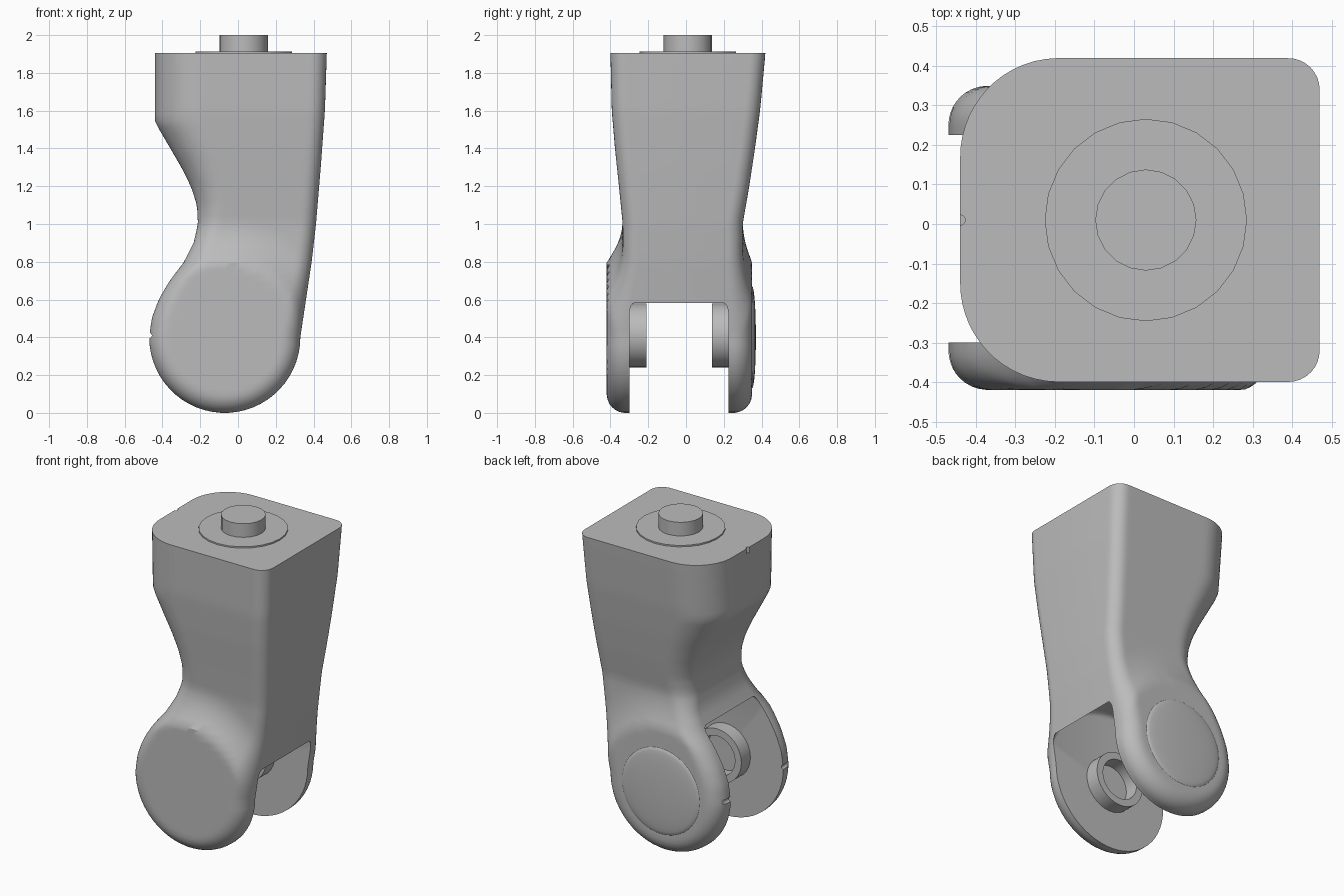
import bpy, bmesh, math
from mathutils import Matrix

cube = bpy.data.objects.get("Cube")
if cube:
    bpy.data.objects.remove(cube, do_unlink=True)

grey = bpy.data.materials.new("mid grey")
grey.use_nodes = True
colour = (0.5, 0.5, 0.5, 1)
grey.diffuse_color = colour
grey.node_tree.nodes["Principled BSDF"].inputs["Base Color"].default_value = colour

CX, CZ, R = -0.07, 0.4, 0.4      # pivot axis and cheek radius
TOP = 1.905


def finish(bm, name):
    bmesh.ops.recalc_face_normals(bm, faces=bm.faces)
    mesh = bpy.data.meshes.new(name)
    bm.to_mesh(mesh)
    bm.free()
    ob = bpy.data.objects.new(name, mesh)
    bpy.context.collection.objects.link(ob)
    mesh.materials.append(grey)
    return ob


def activate(ob):
    bpy.ops.object.select_all(action="DESELECT")
    ob.select_set(True)
    bpy.context.view_layer.objects.active = ob


def smooth(ob):
    activate(ob)
    bpy.ops.object.shade_smooth_by_angle(angle=math.radians(32))


def lathe(name, profile, centre, along_y=False, steps=32):
    """Revolve (radius, height) points about z, or about y."""
    bm = bmesh.new()
    verts = [bm.verts.new((r, 0, h)) for r, h in profile]
    edges = [bm.edges.new(pair) for pair in zip(verts, verts[1:])]
    bmesh.ops.spin(bm, geom=verts + edges, axis=(0, 0, 1), cent=(0, 0, 0),
                   angle=math.tau, steps=steps)
    bmesh.ops.remove_doubles(bm, verts=bm.verts, dist=1e-5)
    turn = Matrix.Rotation(-math.pi / 2, 4, "X") if along_y else Matrix()
    bm.transform(Matrix.Translation(centre) @ turn)
    return finish(bm, name)


def disc(r, low, high):
    return [(0, low), (r, low), (r, high), (0, high)]


def curve(points, z):
    """Piecewise linear value at height z."""
    if z <= points[0][0]:
        return points[0][1]
    for (a, p), (b, q) in zip(points, points[1:]):
        if z <= b:
            return p + (q - p) * (z - a) / (b - a)
    return points[-1][1]


# Outlines as (height, value)
LEFT = [(.4, -.47), (.5, -.457), (.6, -.42), (.7, -.362), (.8, -.285), (.9, -.235),
        (1, -.212), (1.1, -.217), (1.2, -.25), (1.3, -.3), (1.4, -.358), (1.54, -.44)]
RIGHT = [(.4, .33), (.6, .36), (.8, .39), (1, .413), (1.3, .438), (1.6, .46), (1.9, .47)]
FRONT = [(1, .335), (1.2, .355), (1.4, .376), (1.6, .393), (1.9, .4)]
BACK = [(1, .3), (1.2, .335), (1.4, .365), (1.6, .392), (1.9, .42)]
LEFT_ROUND = [(.9, .1), (1.55, .25)]
RIGHT_ROUND = [(.4, .1), (.7, .08)]


def depth(x, z, x0, x1, body, cheek):
    """Half depth of the shell: body blended into round cheek, with rounded edge."""
    d = math.hypot(x - CX, z - CZ)
    u = min(max((d - R) / 0.22, 0), 1)
    y = cheek + (curve(body, z) - cheek) * (1 - (1 - u) ** 2)
    left = x - x0 < x1 - x
    r = curve(LEFT_ROUND if left else RIGHT_ROUND, z)
    gap = R - d if z < CZ else min(x - x0, x1 - x)
    gap = min(max(gap, 0), r)
    return y - r + math.sqrt(max(r * r - (r - gap) ** 2, 0))


# Leg shell: front and back sheets over one outline
heights = [CZ - R * math.cos(0.06 + (math.pi / 2 - 0.06) * i / 14) for i in range(14)]
heights += [CZ + (TOP - CZ) * i / 42 for i in range(43)]
COLS = 40
bm = bmesh.new()
rows = []
for z in heights:
    if z < CZ:
        w = math.sqrt(R * R - (CZ - z) ** 2)
        x0, x1 = CX - w, CX + w
    else:
        x0, x1 = curve(LEFT, z), curve(RIGHT, z)
    xs = [x0 + (x1 - x0) * (1 - math.cos(math.pi * i / COLS)) / 2 for i in range(COLS + 1)]
    ring = [bm.verts.new((x, -depth(x, z, x0, x1, FRONT, .42), z)) for x in xs]
    ring += [bm.verts.new((x, depth(x, z, x0, x1, BACK, .35), z)) for x in reversed(xs)]
    rows.append(ring)
n = len(rows[0])
for low, high in zip(rows, rows[1:]):
    for i in range(n):
        j = (i + 1) % n
        bm.faces.new((low[i], low[j], high[j], high[i]))
bm.faces.new(rows[0])
bm.faces.new(rows[-1])
leg = finish(bm, "leg_shell")

# Cutters: fork slot, index notches in the rims, notch in the top edge
SLOT_R, Y0, Y1, F = 0.465, -0.3, 0.225, 0.03
fillet = [(SLOT_R - F + F * math.sin(a), F * (1 - math.cos(a)))
          for a in (math.pi / 2 * i / 4 for i in range(5))]
slot = [(0, Y0)] + [(r, Y0 + h) for r, h in fillet]
slot += [(r, Y1 - h) for r, h in reversed(fillet)] + [(0, Y1)]
cutters = [
    lathe("slot_cutter", slot, (CX, 0, CZ), True, 96),
    lathe("rim_notch_cutter", disc(.014, -.6, .6), (CX - R, 0, .41), True, 12),
    lathe("top_notch_cutter", disc(.013, 1.87, 2), (-.44, .01, 0), False, 12),
]
for cutter in cutters:
    cutter.hide_render = True
    mod = leg.modifiers.new("cut", "BOOLEAN")
    mod.operation = "DIFFERENCE"
    mod.solver = "EXACT"
    mod.object = cutter
    activate(leg)
    bpy.ops.object.modifier_apply(modifier=mod.name)
    bpy.data.objects.remove(cutter, do_unlink=True)
smooth(leg)

# Hollow bearing hubs inside both cheeks
for name, root, tip in (("front_hub", Y0 - .01, -.21), ("back_hub", Y1 + .01, .137)):
    hub = [(.17, root), (.17, tip), (.125, tip), (.125, root)]
    smooth(lathe(name, hub, (CX, 0, .41), True))

# Shallow domed cap on the back cheek
dome = [(.27 * math.cos(a), .02 * math.sin(a))
        for a in (math.pi / 2 * i / 8 for i in range(9))]
smooth(lathe("back_cap", dome, (CX, .35, CZ), True, 40))

# Mounting flange and stem on the top
smooth(lathe("top_flange", disc(.256, TOP - .01, TOP + .009), (.03, .01, 0), steps=24))
smooth(lathe("top_stem", disc(.128, TOP - .01, 2), (.03, .01, 0), steps=20))
